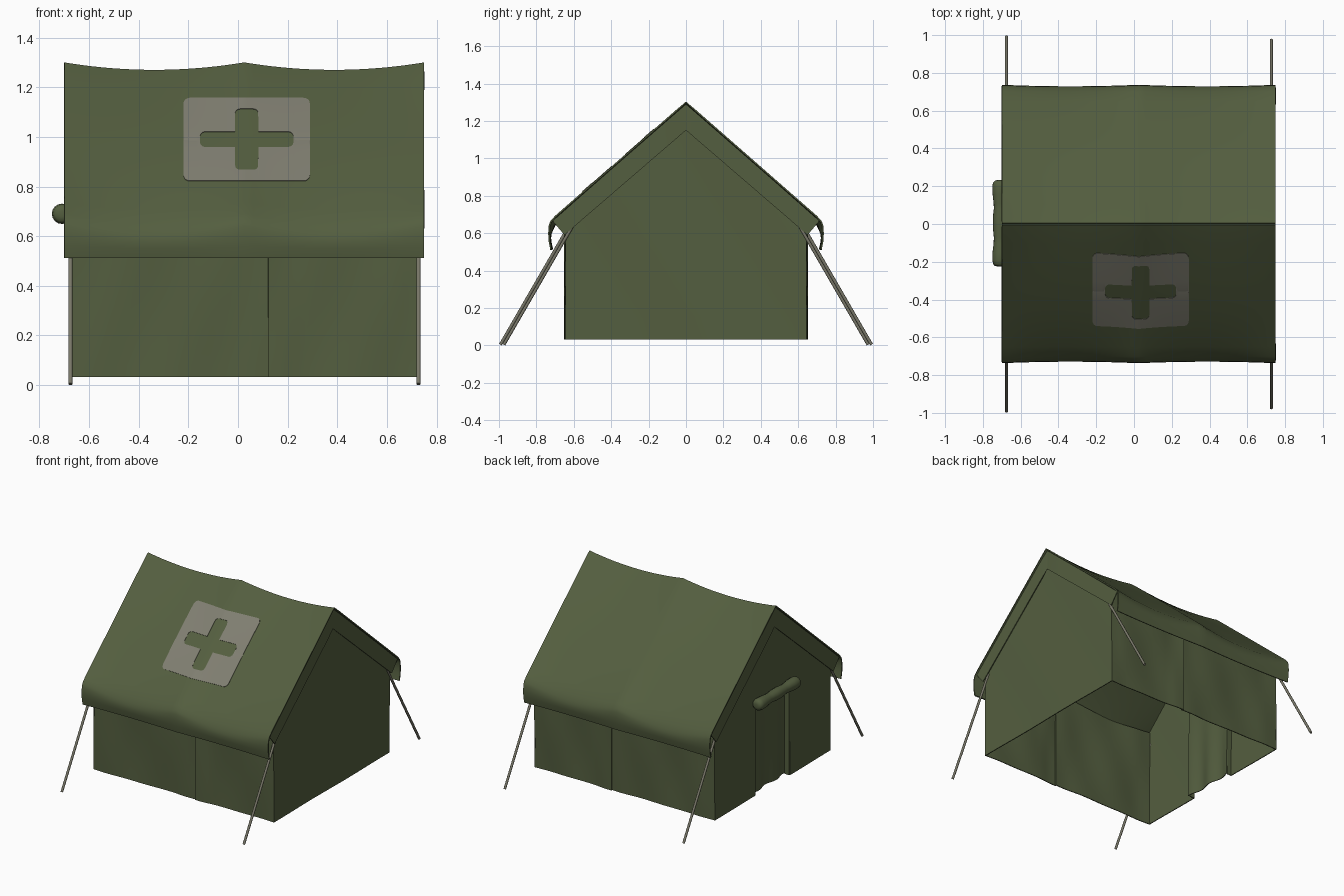
import bpy, bmesh, math
from mathutils import Vector

if "Cube" in bpy.data.objects:
    bpy.data.objects.remove(bpy.data.objects["Cube"])


def material(name, rgb):
    m = bpy.data.materials.new(name)
    m.diffuse_color = (*rgb, 1)
    m.use_nodes = True
    m.node_tree.nodes["Principled BSDF"].inputs["Base Color"].default_value = m.diffuse_color
    return m


GREEN = material("olive canvas", (0.088, 0.112, 0.050))
PATCH = material("faded grey paint", (0.215, 0.210, 0.165))
POLE = material("weathered pole", (0.190, 0.185, 0.140))

X0, X1, XC = -0.70, 0.75, 0.025      # roof ends and middle support
WL, WR, WY = -0.67, 0.725, 0.643     # wall planes


def finish(name, bm, mat, thick=0.0, angle=40):
    bmesh.ops.remove_doubles(bm, verts=bm.verts, dist=0.0002)
    me = bpy.data.meshes.new(name)
    bm.to_mesh(me)
    bm.free()
    me.materials.append(mat)
    ob = bpy.data.objects.new(name, me)
    bpy.context.collection.objects.link(ob)
    bpy.ops.object.select_all(action='DESELECT')
    ob.select_set(True)
    bpy.context.view_layer.objects.active = ob
    if thick:
        mod = ob.modifiers.new("cloth", 'SOLIDIFY')
        mod.thickness, mod.offset = thick, 0
        bpy.ops.object.modifier_apply(modifier=mod.name)
    bpy.ops.object.shade_smooth_by_angle(angle=math.radians(angle))
    return ob


def grid(bm, rows, closed=False):
    """Skin a list of rows of points."""
    vs = [[bm.verts.new(p) for p in r] for r in rows]
    for a, b in zip(vs, vs[1:]):
        n = len(a)
        for i in range(n if closed else n - 1):
            j = (i + 1) % n
            bm.faces.new((a[i], a[j], b[j], b[i]))
    return vs


def span(a, b, n):
    return [a + (b - a) * i / n for i in range(n + 1)]


def sag(x):
    """Cloth sag, zero at both ends and at the middle support."""
    u = (x - X0) / (XC - X0) if x < XC else (X1 - x) / (X1 - XC)
    return 4 * u * (1 - u)


def roof_z(x, y):
    s = abs(y) / 0.72
    return 1.30 - 0.63 * s - sag(x) * (0.03 * (1 - s) ** 2 + 0.045 * s ** 4)


# roof sheet with rounded eaves and hanging valances
xs = span(X0, XC, 20) + span(XC, X1, 20)[1:]
edge = [(0.722, 0.662, 0.045), (0.730, 0.640, 0.042), (0.733, 0.600, 0.024),
        (0.731, 0.560, 0.008), (0.722, 0.512, 0.0)]
bm = bmesh.new()
for side in (-1, 1):
    rows = [[(x, side * 0.72 * s, roof_z(x, 0.72 * s)) for x in xs] for s in span(0, 0.97, 14)]
    rows += [[(x, side * (y - 0.008 * sag(x)), z - a * sag(x)) for x in xs] for y, z, a in edge]
    grid(bm, rows)
finish("roof", bm, GREEN, 0.008)

# painted patch on the front slope, with a cross left open
PX, PZ, HW, HH = 0.035, 0.985, 0.255, 0.167


def rounded(d, half_w, half_h, r):
    """Half height of a rounded rectangle at distance d from its centre."""
    k = max(0.0, abs(d) - (half_w - r))
    return half_h - r + math.sqrt(max(0.0, r * r - k * k))


def cross_half(d):
    h = 0.0
    if abs(d) <= 0.188:
        h = rounded(d, 0.188, 0.031, 0.02)
    if abs(d) <= 0.047:
        h = max(h, rounded(d, 0.047, 0.123, 0.02))
    return h


def on_roof(x, z):
    y = (1.30 - z) / 0.63 * 0.72
    for _ in range(4):                 # settle onto the sagging cloth
        y += (roof_z(x, y) - z) / 0.875
    return Vector((x, -y, z)) + Vector((0, -0.66, 0.75)) * 0.006


cols = sorted(span(-HW, HW, 60) + [s * v for s in (-1, 1) for v in
              (0.0469, 0.0471, 0.04, 0.044, 0.1879, 0.1881, 0.18, 0.185, 0.25, 0.253)])
bm = bmesh.new()
for sgn in (1, -1):
    rows = []
    for d in cols:
        a, b = cross_half(d), rounded(d, HW, HH, 0.025)
        rows.append([on_roof(PX + d, PZ + sgn * h) for h in span(a, b, 8)])
    grid(bm, rows)
finish("roof_patch", bm, PATCH, 0.003)


# front and back walls, each two overlapping cloth panels
def crease(x, z):
    return 0.004 * math.sin(9 * x + 6 * z) + 0.003 * math.sin(17 * x - 7 * z)


for side, label in ((-1, "front"), (1, "back")):
    for a, b, off, part in ((WL, 0.132, 0.0, "left"), (0.122, WR, 0.009, "right")):
        bm = bmesh.new()
        rows = []
        for t in span(0, 1, 14):
            row = []
            for u in span(0, 1, 20):
                x = a + (b - a) * u
                z = 0.032 + t * (roof_z(x, WY) - 0.012 - 0.032)
                flat = min(1, 8 * u * (1 - u))
                lift = off * max(0, 1 - 5 * u)
                row.append((x, side * (WY - 0.004 + lift + flat * crease(x, z)), z))
            rows.append(row)
        grid(bm, rows)
        finish(f"{label}_wall_{part}", bm, GREEN, 0.006)


# gable ends
def gable(bm, x, y0, y1, zb):
    rows = []
    for y in span(y0, y1, 16):
        top = roof_z(x, y) - 0.012
        rows.append([(x + 0.002 * math.sin(8 * y + 5 * z), y, z) for z in span(zb, top, 10)])
    grid(bm, rows)


DY, DZ = 0.19, 0.69
bm = bmesh.new()
gable(bm, WR, -WY, 0, 0.032)
gable(bm, WR, 0, WY, 0.032)
finish("right_gable", bm, GREEN, 0.006)

bm = bmesh.new()
gable(bm, WL, -WY, -DY, 0.032)
gable(bm, WL, DY, WY, 0.032)
gable(bm, WL, -DY, 0, DZ)
gable(bm, WL, 0, DY, DZ)
for y in (-DY, DY):                    # door jambs
    grid(bm, [[(x, y, z) for z in span(0.032, DZ, 10)] for x in (WL, WL + 0.035)])
finish("left_gable", bm, GREEN, 0.006)

# inner door curtain set behind the opening
bm = bmesh.new()
grid(bm, [[(WL + 0.035 + 0.010 * (1 - t) * math.sin(32 * y + 1), y, 0.034 + t * 0.68)
           for y in span(-DY - 0.005, DY + 0.005, 24)] for t in span(0, 1, 10)])
finish("door_curtain", bm, GREEN, 0.005)

# sloping bands under the roof edge at each end
for name, x in (("left_gable_band", X0 + 0.012), ("right_gable_band", X1 - 0.012)):
    bm = bmesh.new()
    for side in (-1, 1):
        rows = []
        for t in span(0, 1, 12):
            yo = 0.713 * t
            rows.append([(x, side * yo, roof_z(x, yo) - 0.008),
                         (x, side * 0.65 * t, 1.15 - 0.56 * t)])
        grid(bm, rows)
    finish(name, bm, GREEN, 0.006)

# rolled-up door flap, pinched by its ties
bm = bmesh.new()
prof = [(-0.225, 0.012), (-0.222, 0.028), (-0.212, 0.037), (-0.19, 0.041), (-0.15, 0.040),
        (-0.10, 0.034), (-0.07, 0.033), (-0.02, 0.038), (0.04, 0.038), (0.08, 0.033),
        (0.11, 0.034), (0.16, 0.040), (0.20, 0.041), (0.22, 0.037), (0.23, 0.026), (0.233, 0.012)]
rings = [[(-0.709 + r * math.cos(a), y, 0.69 + r * math.sin(a))
          for a in span(0, 2 * math.pi, 16)[:-1]] for y, r in prof]
vs = grid(bm, rings, True)
bm.faces.new(vs[0])
bm.faces.new(vs[-1][::-1])
bmesh.ops.recalc_face_normals(bm, faces=bm.faces)
finish("door_roll", bm, GREEN, 0, 60)

# four slanted poles holding the eaves
for x, foot, tag in ((-0.675, 0.992, "left"), (0.727, 0.974, "right")):
    for side, label in ((-1, "front"), (1, "back")):
        a, b = Vector((x, side * foot, 0.004)), Vector((x, side * (foot - 0.365), 0.635))
        bm = bmesh.new()
        bmesh.ops.create_cone(bm, cap_ends=True, segments=10, radius1=0.0085,
                              radius2=0.0085, depth=(b - a).length)
        bm.transform((b - a).to_track_quat('Z', 'Y').to_matrix().to_4x4())
        bmesh.ops.translate(bm, vec=(a + b) / 2, verts=bm.verts)
        finish(f"{label}_{tag}_pole", bm, POLE)
